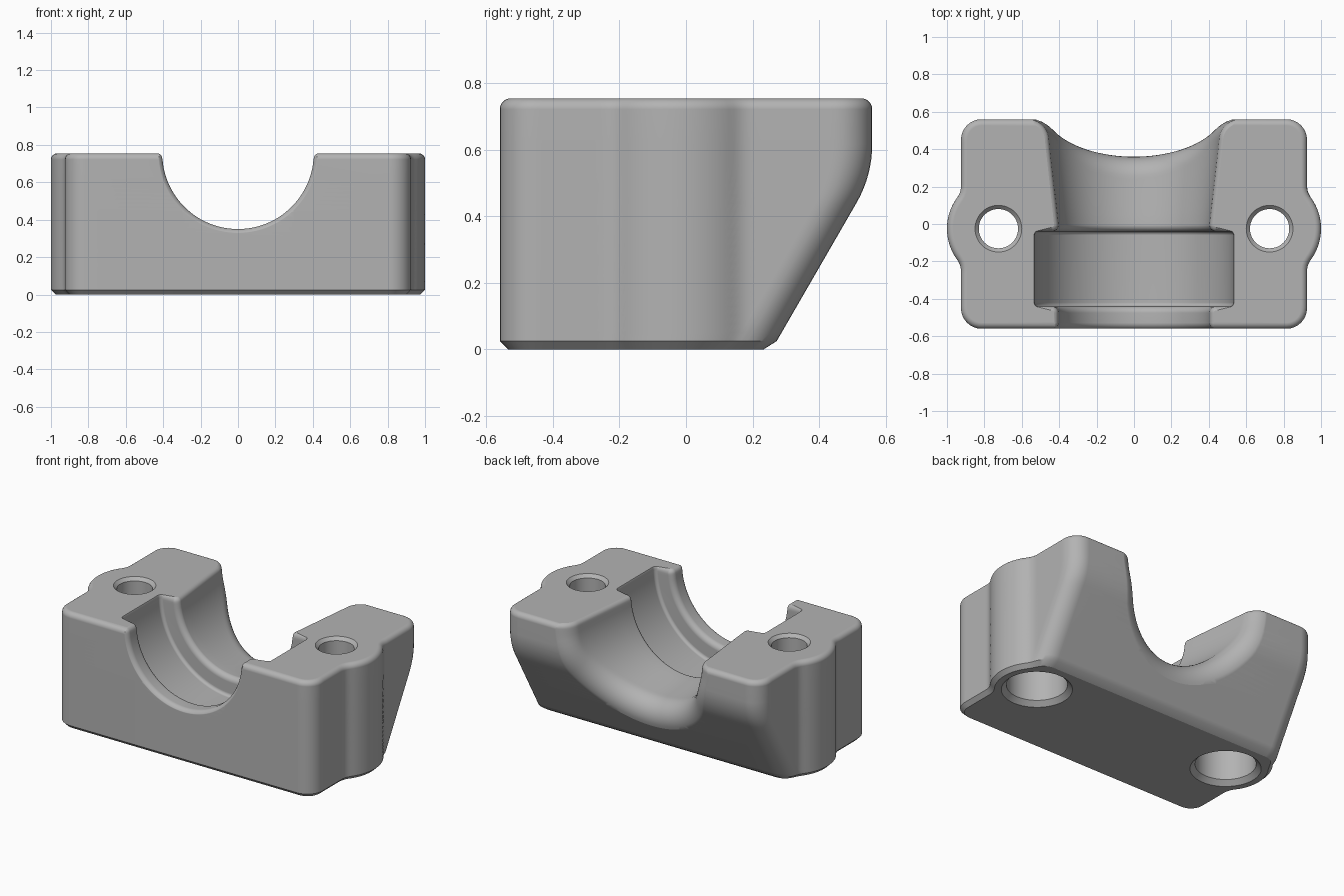
import bpy, bmesh
from math import sin, cos, tan, sqrt, pi, radians
from mathutils import Vector

cube = bpy.data.objects.get("Cube")
if cube:
    bpy.data.objects.remove(cube, do_unlink=True)

TOP = 0.755
FRONT, BACK = -0.56, 0.56
CORNER = 0.11           # vertical corner radius
EDGE = 0.033            # top edge rounding
BEND, LEAN = 0.35, radians(30)
BEND_Y, BEND_Z = BACK - BEND, 0.616
BORE, TAPER, BALL = 0.405, 0.11, 0.12
HOLE_X, HOLE_Y = 0.725, -0.025


def make_object(name, bm):
    bmesh.ops.recalc_face_normals(bm, faces=bm.faces)
    mesh = bpy.data.meshes.new(name)
    bm.to_mesh(mesh)
    bm.free()
    ob = bpy.data.objects.new(name, mesh)
    bpy.context.collection.objects.link(ob)
    return ob


def loft(name, rows, closed):
    """Skin matching rows of points; cap every open side."""
    bm = bmesh.new()
    grid = [[bm.verts.new(p) for p in row] for row in rows]
    n = len(grid[0])
    for a, b in zip(grid, grid[1:]):
        for i in range(n if closed else n - 1):
            j = (i + 1) % n
            bm.faces.new((a[i], a[j], b[j], b[i]))
    if closed:
        bm.faces.new(grid[0])
        bm.faces.new(grid[-1])
    else:
        bm.faces.new([r[0] for r in grid])
        bm.faces.new([r[-1] for r in grid])
        bm.faces.new(grid[0] + grid[-1][::-1])
    return make_object(name, bm)


def offset(points, dist):
    """Move an open 2D line sideways, to the right of its direction."""
    out = []
    for i, p in enumerate(points):
        t = (points[min(i + 1, len(points) - 1)] - points[max(i - 1, 0)]).normalized()
        d = dist(p) if callable(dist) else dist
        out.append(p + Vector((t.y, -t.x)) * d)
    return out


def back_face(z, inset=0.0):
    """Depth and outward angle of the leaning back at a height."""
    r = BEND - inset
    if z >= BEND_Z:
        return BEND_Y + r, 0.0
    low = BEND_Z - r * sin(LEAN)
    if z < low:
        return BEND_Y + r * cos(LEAN) - (low - z) * tan(LEAN), LEAN
    s = (BEND_Z - z) / r
    return BEND_Y + r * sqrt(1 - s * s), math_asin(s)


def math_asin(s):
    from math import asin
    return asin(s)


def half_width(y):
    """Side outline with a round ear blended in at the bolt hole."""
    d = abs(y - HOLE_Y)
    if d < 0.167:
        return 0.72 + sqrt(0.28 ** 2 - d * d)
    if d < 0.2267:
        return 1.025 - sqrt(0.01 - (d - 0.2267) ** 2)
    return 0.925


def body_ring(z, inset):
    yb, _ = back_face(z)
    right = []
    steps = [i * pi / 16 for i in range(9)]
    for a in steps:
        y = FRONT + CORNER * (1 - cos(a))
        right.append(Vector((half_width(y) - CORNER * (1 - sin(a)), y)))
    y0, y1 = FRONT + CORNER, yb - CORNER
    for i in range(1, 56):
        y = y0 + (y1 - y0) * i / 56
        right.append(Vector((half_width(y), y)))
    for a in reversed(steps):
        y = yb - CORNER * (1 - cos(a))
        right.append(Vector((half_width(y) - CORNER * (1 - sin(a)), y)))
    # straight run-in points keep the end normals square
    ends = [Vector((0.3, FRONT))] + right + [Vector((0.3, yb))]
    right = offset(ends, -inset)
    return [(p.x, p.y, z) for p in right] + [(-p.x, p.y, z) for p in reversed(right)]


# Body: stacked outlines, chamfered below and rounded on top
rings = [body_ring(0, 0.025)]
rings += [body_ring(0.025 + 0.415 * i / 16, 0) for i in range(17)]
rings += [body_ring(0.44 + 0.176 * i / 8, 0) for i in range(1, 9)]
for i in range(7):
    a = i * pi / 12
    rings.append(body_ring(TOP - EDGE * (1 - sin(a)), EDGE * (1 - cos(a))))
body = loft("bearing_block", rings, True)


def arc(cy, cr, rad, start, end, n=6):
    angles = [radians(start + (end - start) * i / n) for i in range(n + 1)]
    return [(cy + rad * cos(a), cr + rad * sin(a)) for a in angles]


# Saddle section as (depth, radius): front lip, groove, rear shoulder
section = [(-0.62, 0.44)]
section += arc(-0.528, 0.44, 0.035, 180, 270)
section += arc(-0.475, 0.44, 0.035, 270, 360)
section += arc(-0.42, 0.51, 0.02, 180, 90, 4)
section += arc(-0.06, 0.51, 0.02, 90, 0, 4)
section += arc(-0.005, 0.44, 0.035, 180, 270)


def saddle_row(angle):
    radial = Vector((cos(angle), 0, -sin(angle)))
    axis = Vector((0, 0, TOP))
    row = [axis + radial * r + Vector((0, y, 0)) for y, r in section]
    # ball that touches both the tapered bore and the back face
    yc = 0.3
    for _ in range(12):
        reach = BORE + TAPER * yc + BALL
        yc, lean = back_face(TOP - reach * sin(angle), BALL)
    for i in range(1, 5):
        y = yc * i / 5
        row.append(axis + radial * (BORE + TAPER * y) + Vector((0, y, 0)))
    centre = axis + radial * reach + Vector((0, yc + 0.002, 0))
    normal = Vector((0, cos(lean), -sin(lean)))
    gap = (-radial).angle(normal)
    for i in range(13):
        t = i / 12
        d = (-radial * sin((1 - t) * gap) + normal * sin(t * gap)) / sin(gap)
        row.append(centre + d * BALL)
    row.append(Vector((row[-1].x, 0.8, row[-1].z)))
    return row


def rim_amount(p):
    """Full rounding on the bore rim, nearly sharp along the groove."""
    if p.y > -0.03 or p.x < 0.44:
        return 1.0
    return max(0.2, 1 - (p.x - 0.44) / 0.06)


# Saddle cutter: flared rim rows, then sweep down to the lowest point
rim = [Vector((p.x, p.y)) for p in saddle_row(0)]
half = []
for i in range(-1, 7):
    a = max(0, 6 - max(i, 0)) * pi / 12
    z = TOP + 0.05 if i < 0 else TOP + 0.001 - 0.03 * (1 - sin(a))
    flare = 0.03 * (1 - cos(a))
    line = offset(rim, lambda p: flare * rim_amount(p))
    line[0].y, line[-1].y = -0.62, 0.8
    half.append([Vector((p.x, p.y, z)) for p in line])
half += [saddle_row(radians(5 + 85 * i / 26)) for i in range(27)]
mirrored = [[Vector((-p.x, p.y, p.z)) for p in row] for row in half[-2::-1]]
cutters = [loft("saddle_cutter", half + mirrored, False)]

# Bolt holes: chamfered at the top, counterbored from below
hole = [(0.125, TOP + 0.05), (0.125, TOP), (0.105, TOP - 0.02), (0.105, 0.4),
        (0.18, 0.4), (0.18, 0.03), (0.21, 0), (0.21, -0.05)]
for side in (-1, 1):
    turns = [2 * pi * i / 48 for i in range(48)]
    rows = [[(side * HOLE_X + r * cos(t), HOLE_Y + r * sin(t), z) for t in turns]
            for r, z in hole]
    cutters.append(loft("bolt_hole_cutter", rows, True))

bpy.context.view_layer.objects.active = body
body.select_set(True)
for cutter in cutters:
    cutter.hide_render = True
    mod = body.modifiers.new("cut", 'BOOLEAN')
    mod.operation, mod.solver, mod.object = 'DIFFERENCE', 'EXACT', cutter
    bpy.ops.object.modifier_apply(modifier=mod.name)
    bpy.data.objects.remove(cutter, do_unlink=True)

# Material and shading
grey = bpy.data.materials.new("plain_grey")
grey.use_nodes = True
colour = (0.45, 0.45, 0.45, 1)
grey.diffuse_color = colour
grey.node_tree.nodes["Principled BSDF"].inputs["Base Color"].default_value = colour
body.data.materials.clear()
body.data.materials.append(grey)
for face in body.data.polygons:
    face.material_index = 0
for ob in bpy.context.selected_objects:
    ob.select_set(ob == body)
bpy.ops.object.shade_smooth_by_angle(angle=radians(32))
weighted = body.modifiers.new("even_shading", 'WEIGHTED_NORMAL')
weighted.keep_sharp = True
